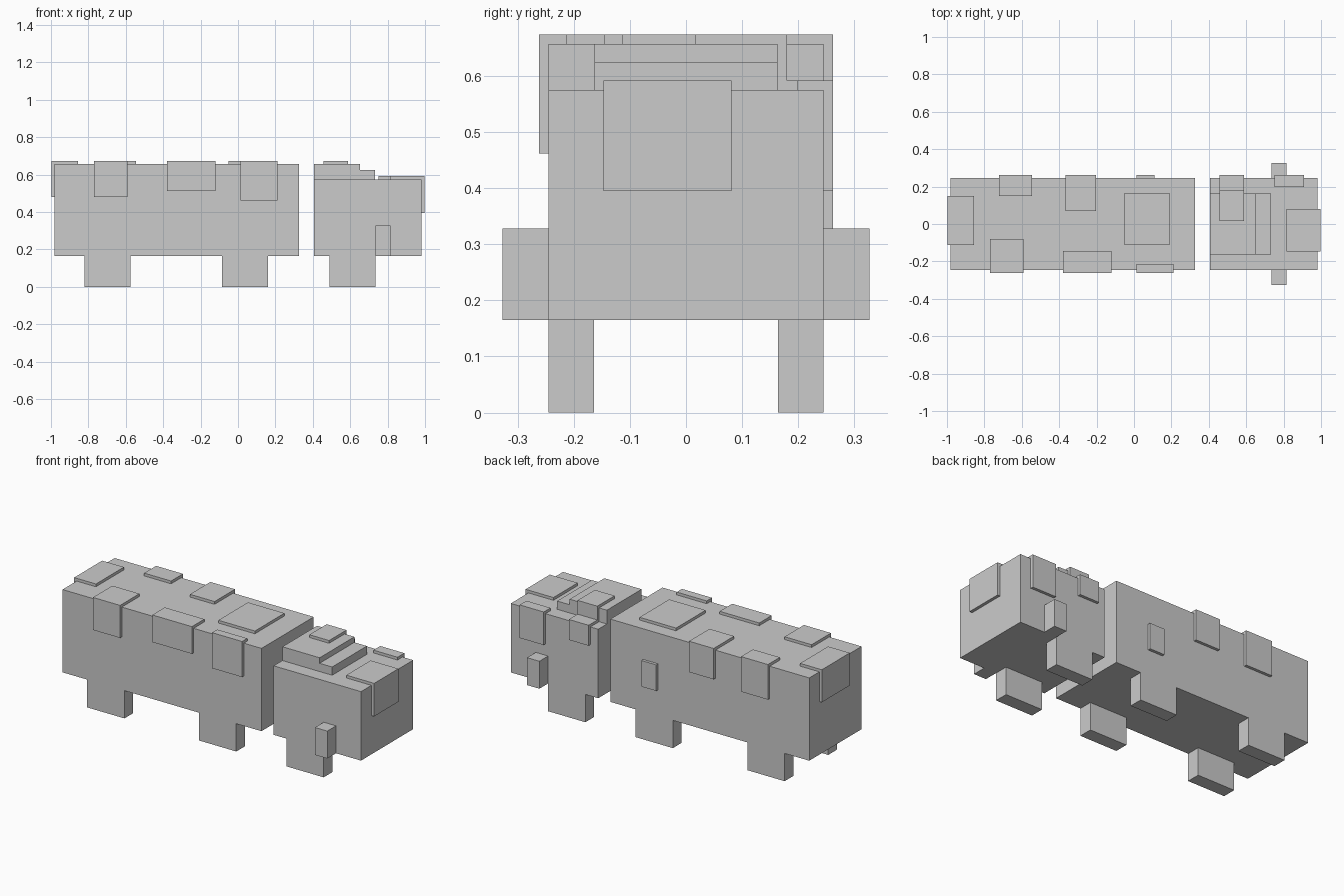
import bpy
import bmesh
from mathutils import Vector

if "Cube" in bpy.data.objects:
    bpy.data.objects.remove(bpy.data.objects["Cube"])


def box(name, x, y, z):
    """Axis-aligned block from (min, max) ranges."""
    lo, hi = Vector((x[0], y[0], z[0])), Vector((x[1], y[1], z[1]))
    bm = bmesh.new()
    bmesh.ops.create_cube(bm, size=1)
    for v in bm.verts:
        v.co = (lo + hi) / 2 + v.co * (hi - lo)
    mesh = bpy.data.meshes.new(name)
    bm.to_mesh(mesh)
    bm.free()
    ob = bpy.data.objects.new(name, mesh)
    bpy.context.collection.objects.link(ob)
    return ob


def pair(name, x, y, z):
    """Block on both sides of the centre line."""
    box(name + "_back", x, y, z)
    box(name + "_front", x, (-y[1], -y[0]), z)


W = 0.245       # half width of body
P = 0.262       # half width over patches
REAR_TOP, CAB_TOP = 0.657, 0.575
T = 0.0165      # patch thickness

# Main volumes
box("rear_body", (-0.982, 0.326), (-W, W), (0.165, REAR_TOP))
box("front_body", (0.406, 0.98), (-W, W), (0.165, CAB_TOP))

# Stepped top on the front body
box("lower_step", (0.406, 0.733), (-0.163, 0.163), (CAB_TOP, 0.624))
box("upper_step", (0.406, 0.651), (-0.163, 0.163), (0.624, REAR_TOP))

# Legs, flush with the sides
for i, x in enumerate((-0.82, -0.085, 0.49)):
    pair(f"leg_{i + 1}", (x, x + 0.245), (0.164, W), (0, 0.165))

# Side blocks
pair("side_block", (0.735, 0.816), (W, 0.327), (0.165, 0.328))

# Raised patches wrapping over the edges: x range, y range, bottom, top
R, C = REAR_TOP + T, CAB_TOP + T
patches = [
    ((-0.998, -0.855), (-0.113, 0.15), 0.48, R),
    ((-0.77, -0.592), (-P, -0.08), 0.48, R),
    ((-0.722, -0.545), (0.15, P), 0.465, R),
    ((-0.365, -0.203), (0.07, P), 0.49, R),
    ((-0.38, -0.12), (-P, -0.145), 0.512, R),
    ((-0.05, 0.19), (-0.113, 0.165), 0.60, R),
    ((0.013, 0.21), (-P, -0.213), 0.462, R),
    ((0.013, 0.11), (0.20, P), 0.32, 0.475),
    ((0.457, 0.587), (0.017, 0.18), 0.575, R),
    ((0.457, 0.587), (0.15, P), 0.47, C),
    ((0.752, 0.91), (0.198, P), 0.395, C),
    ((0.815, 0.998), (-0.147, 0.081), 0.395, C),
]
for i, (x, y, bottom, top) in enumerate(patches):
    box(f"patch_{i + 1}", x, y, (bottom, top))
